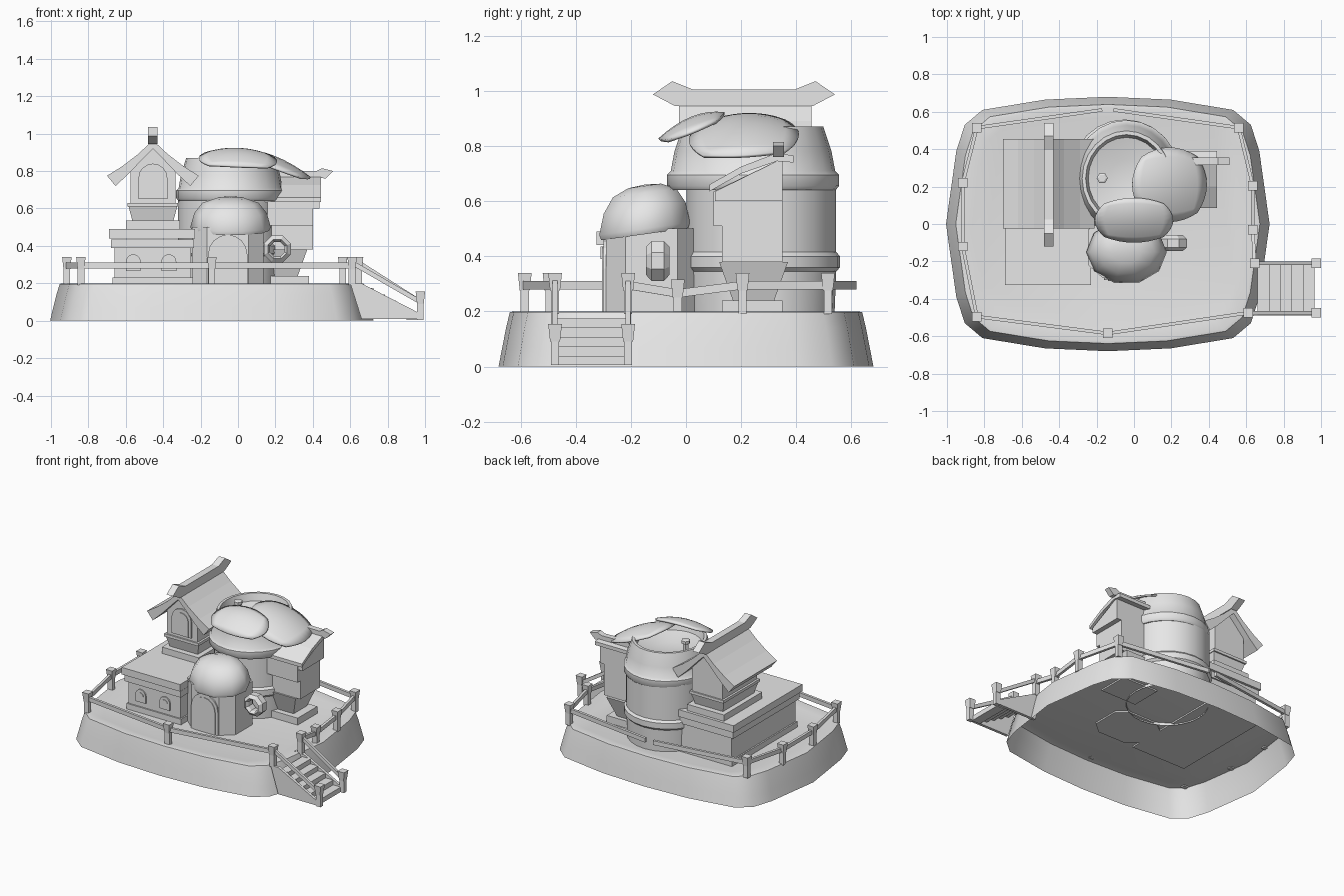
import bpy, bmesh
from math import sin, cos, pi, radians
from mathutils import Vector

cube = bpy.data.objects.get("Cube")
if cube:
    bpy.data.objects.remove(cube, do_unlink=True)

stone = bpy.data.materials.new("pale_grey")
stone.use_nodes = True
stone.diffuse_color = (0.8, 0.8, 0.8, 1)
stone.node_tree.nodes["Principled BSDF"].inputs["Base Color"].default_value = (0.8, 0.8, 0.8, 1)


def finish(name, bm, smooth=None):
    bmesh.ops.remove_doubles(bm, verts=bm.verts, dist=1e-5)
    bmesh.ops.recalc_face_normals(bm, faces=bm.faces)
    me = bpy.data.meshes.new(name)
    bm.to_mesh(me)
    bm.free()
    me.materials.append(stone)
    ob = bpy.data.objects.new(name, me)
    bpy.context.collection.objects.link(ob)
    if smooth:
        bpy.ops.object.select_all(action="DESELECT")
        ob.select_set(True)
        bpy.context.view_layer.objects.active = ob
        bpy.ops.object.shade_smooth_by_angle(angle=radians(smooth))
    return ob


def loft(name, rings, cap_start=False, cap_end=False, smooth=None):
    """Skin a list of closed rings of points."""
    bm = bmesh.new()
    vs = [[bm.verts.new(p) for p in ring] for ring in rings]
    n = len(vs[0])
    for a, b in zip(vs, vs[1:]):
        for i in range(n):
            j = (i + 1) % n
            bm.faces.new((a[i], a[j], b[j], b[i]))
    if cap_start:
        bm.faces.new(vs[0])
    if cap_end:
        bm.faces.new(vs[-1])
    return finish(name, bm, smooth)


def prism(name, pts, axis, lo, hi, smooth=None):
    """Extrude a 2D outline along one axis."""
    place = {"x": lambda p, t: (t, p[0], p[1]),
             "y": lambda p, t: (p[0], t, p[1]),
             "z": lambda p, t: (p[0], p[1], t)}[axis]
    return loft(name, [[place(p, t) for p in pts] for t in (lo, hi)], True, True, smooth)


def block(name, x, y, z, flare=0.0):
    """Box whose top grows by flare on each side."""
    def rect(h, f):
        return [(x[0] - f, y[0] - f, h), (x[1] + f, y[0] - f, h),
                (x[1] + f, y[1] + f, h), (x[0] - f, y[1] + f, h)]
    return loft(name, [rect(z[0], 0), rect(z[1], flare)], True, True)


def lathe(name, profile, cx, cy, n, sx=1, sy=1, lean=0, smooth=40):
    rings = []
    for r, z in profile:
        ring = []
        for i in range(n):
            a = 2 * pi * i / n
            y = r * sy * sin(a)
            ring.append((cx + r * sx * cos(a), cy + y, z + lean * y))
        rings.append(ring)
    return loft(name, rings, False, profile[-1][0] > 0.001, smooth)


def bar(name, a, b, w, h):
    """Rail of rectangular section between two points."""
    a, b = Vector(a), Vector(b)
    side = (b - a).cross(Vector((0, 0, 1))).normalized() * w / 2
    up = Vector((0, 0, h / 2))
    ends = [[p - side - up, p + side - up, p + side + up, p - side + up] for p in (a, b)]
    return loft(name, ends, True, True)


def arch(name, cx, z0, w, h, y, depth):
    """Round-topped plate facing the front."""
    r = w / 2
    pts = [(cx - r, z0), (cx + r, z0)]
    pts += [(cx + r * cos(pi * i / 8), z0 + h - r + r * sin(pi * i / 8)) for i in range(9)]
    return prism(name, pts, "y", y - depth, y)


def canopy(name, x, y, height):
    """Rounded curved sheet laid over the tower."""
    bm = bmesh.new()
    n = 8
    cx, cy, rx, ry = sum(x) / 2, sum(y) / 2, (x[1] - x[0]) / 2, (y[1] - y[0]) / 2
    grid = []
    for i in range(n + 1):
        row = []
        for j in range(n + 1):
            u, v = 2 * i / n - 1, 2 * j / n - 1
            px = cx + rx * u * (1 - 0.25 * v * v)
            py = cy + ry * v * (1 - 0.25 * u * u)
            row.append(bm.verts.new((px, py, height(px, py))))
        grid.append(row)
    for i in range(n):
        for j in range(n):
            bm.faces.new((grid[i][j], grid[i + 1][j], grid[i + 1][j + 1], grid[i][j + 1]))
    ob = finish(name, bm, 60)
    mod = ob.modifiers.new("thickness", "SOLIDIFY")
    mod.thickness = 0.012
    return ob


# Island: open-bottomed shell with a slightly sunken deck
quarter = [(0.865, 0), (0.81, 0.39), (0.765, 0.53), (0.67, 0.61), (0.335, 0.665), (0, 0.68)]
half = quarter + [(-x, y) for x, y in quarter[-2::-1]]
outline = half + [(x, -y) for x, y in half[-2:0:-1]]
levels = [(1, 0), (0.98, 0.07), (0.96, 0.14), (0.94, 0.197), (0.92, 0.2), (0.84, 0.19)]
loft("island", [[(x * s - 0.14, y * s, z) for x, y in outline] for s, z in levels],
     False, True, 50)

# Steps down the side
y0, y1 = -0.49, -0.2
for name, y in (("stair_side_front", y0), ("stair_side_back", y1 - 0.02)):
    prism(name, [(0.6, 0.2), (0.66, 0.2), (0.99, 0.03), (0.99, 0.01), (0.66, 0.01)], "y", y, y + 0.02)
for i in range(5):
    x = 0.66 + 0.06 * i
    top = 0.175 - 0.034 * i
    block("stair_tread", (x, x + 0.065), (y0 + 0.02, y1 - 0.02), (top - 0.034, top))

# Fence posts and rails
fence = [(0.645, -0.21), (0.635, -0.03), (0.635, 0.205), (0.56, 0.515), (-0.11, 0.61),
         (-0.17, 0.61), (-0.84, 0.515), (-0.915, 0.22), (-0.915, -0.12), (-0.84, -0.495),
         (-0.14, -0.585), (0.61, -0.475)]


def post(x, y, base):
    block("fence_post", (x - 0.018, x + 0.018), (y - 0.015, y + 0.015), (base, base + 0.085))
    block("post_head", (x - 0.018, x + 0.018), (y - 0.018, y + 0.018), (base + 0.085, base + 0.15), 0.007)


for i, (x, y) in enumerate(fence):
    if i not in (4, 5):
        post(x, y, 0.165 if i == 1 else 0.19)


def rail_height(i):
    return 0.265 if i == 1 else 0.295


for i in range(len(fence) - 1):
    if i != 4:
        bar("fence_rail", (*fence[i], rail_height(i)), (*fence[i + 1], rail_height(i + 1)), 0.018, 0.03)
for y, x in ((-0.21, 0.645), (-0.475, 0.61)):
    post(0.975, y, 0.005)
    bar("stair_rail", (x, y, 0.31), (0.975, y, 0.1), 0.018, 0.028)

# Main round tower, lower drum and upper tub
lathe("tower_drum", [(0.265, 0.17), (0.272, 0.345), (0.286, 0.36), (0.286, 0.4), (0.272, 0.415),
                     (0.272, 0.66)], -0.05, 0.273, 24)
lathe("tower_tub", [(0.26, 0.64), (0.3, 0.64), (0.312, 0.655), (0.312, 0.695), (0.298, 0.71),
                    (0.285, 0.78), (0.255, 0.87), (0.235, 0.87), (0.22, 0.82), (0.1, 0.79),
                    (0, 0.785)], -0.04, 0.243, 24, sx=0.93)
lathe("tower_knob", [(0.02, 0.78), (0.02, 0.86), (0.03, 0.865), (0.03, 0.885), (0.02, 0.89)],
      -0.17, 0.245, 6, smooth=20)
canopy("side_canopy", (-0.01, 0.39), (0.01, 0.41),
       lambda x, y: 0.92 - 1.0 * x * x - 1.3 * (y - 0.23) ** 2)
canopy("front_canopy", (-0.21, 0.21), (-0.1, 0.14),
       lambda x, y: 0.925 - 2.2 * (y - 0.11) ** 2 - 1.0 * (x + 0.02) ** 2)

# Front hut with domed roof, arched door and ring handle
prism("hut_wall", [(-0.165, -0.29), (0.055, -0.29), (0.135, -0.22), (0.135, -0.03), (0.06, 0.03),
                   (-0.165, 0.03), (-0.245, -0.03), (-0.245, -0.22)], "z", 0.18, 0.5)
lathe("hut_roof", [(0.17, 0.5), (0.212, 0.48), (0.222, 0.5), (0.2, 0.575), (0.155, 0.63),
                   (0.08, 0.655), (0, 0.66)], -0.04, -0.15, 10, sx=0.97, sy=0.78, lean=0.14)
arch("hut_door_frame", -0.055, 0.19, 0.21, 0.27, -0.29, 0.009)
arch("hut_door", -0.055, 0.19, 0.17, 0.245, -0.299, 0.005)


def octagon(r, y):
    return [(0.21 + r * cos(pi * (i + 0.5) / 4), y, 0.383 + r * sin(pi * (i + 0.5) / 4)) for i in range(8)]


loft("hut_handle", [octagon(r, y) for r, y in
                    ((0.042, -0.08), (0.042, -0.125), (0.055, -0.145), (0.078, -0.125),
                     (0.078, -0.08), (0.055, -0.06), (0.042, -0.08))])

# Long low building on the right side of the model
block("hall_wall", (-0.66, -0.25), (-0.29, 0.43), (0.18, 0.4))
block("hall_plinth", (-0.67, -0.24), (-0.3, 0.44), (0.18, 0.23))
block("hall_cornice", (-0.68, -0.235), (-0.31, 0.44), (0.39, 0.435))
block("hall_roof", (-0.69, -0.23), (-0.325, 0.45), (0.44, 0.49))
for x in (-0.56, -0.37):
    arch("hall_window_frame", x, 0.265, 0.08, 0.09, -0.29, 0.009)
    arch("hall_window", x, 0.27, 0.05, 0.065, -0.299, 0.004)

# Shrine on the hall: flared foot, gabled room, swept roof, ridge beam
C = -0.455
block("shrine_foot", (C - 0.145, C + 0.145), (0.0, 0.43), (0.49, 0.535))
block("shrine_waist", (C - 0.11, C + 0.11), (0.04, 0.39), (0.535, 0.61), 0.02)
block("shrine_floor", (C - 0.135, C + 0.135), (0.01, 0.42), (0.61, 0.63))
prism("shrine_room", [(C - 0.12, 0.63), (C + 0.12, 0.63), (C + 0.12, 0.81), (C, 0.92), (C - 0.12, 0.81)],
      "y", 0.02, 0.41)
arch("shrine_window_frame", C, 0.65, 0.155, 0.19, 0.02, 0.009)
arch("shrine_window", C, 0.655, 0.115, 0.16, 0.011, 0.005)
slope = [(0.245, 0.775), (0.165, 0.825), (0.08, 0.89), (0, 0.965)]
under = [(0.04, 0.88), (0.13, 0.785), (0.2, 0.72)]
right_side = under + slope[:-1]
prism("shrine_roof", [(C + d, z) for d, z in right_side] + [(C, 0.965)]
      + [(C - d, z) for d, z in reversed(right_side)] + [(C, 0.92)], "y", -0.025, 0.455)
tip = [(0.25, 1.005), (0.265, 1.005), (0.33, 1.035), (0.33, 1.035)]
ridge = [(0.185, 1.005), (0.26, 1.035), (0.33, 0.987), (0.25, 0.945)]
prism("shrine_ridge", [(0.21 + d, z) for d, z in ridge] + [(0.21 - d, z) for d, z in reversed(ridge)],
      "x", C - 0.025, C + 0.025)

# Lean-to on the tower's left side
block("lean_to_step", (0.1, 0.38), (0.13, 0.35), (0.18, 0.24))
block("lean_to_corbel", (0.1, 0.32), (0.17, 0.32), (0.24, 0.38), 0.05)
block("lean_to_wall", (0.1, 0.4), (0.13, 0.35), (0.38, 0.62))
prism("lean_to_loft", [(0.1, 0.51), (0.35, 0.51), (0.35, 0.755), (0.1, 0.635)], "x", 0.1, 0.4)
prism("lean_to_gable", [(0.105, 0.6), (0.35, 0.6), (0.35, 0.755), (0.105, 0.635)], "x", 0.1, 0.435)
prism("lean_to_roof", [(0.085, 0.635), (0.2, 0.7), (0.33, 0.745), (0.39, 0.74), (0.39, 0.765),
                       (0.33, 0.775), (0.2, 0.725), (0.085, 0.66)], "x", 0.1, 0.445)
prism("lean_to_ridge", [(0.2, 0.77), (0.43, 0.765), (0.47, 0.76), (0.51, 0.8), (0.45, 0.815), (0.42, 0.8),
                        (0.2, 0.805)], "y", 0.315, 0.355)
